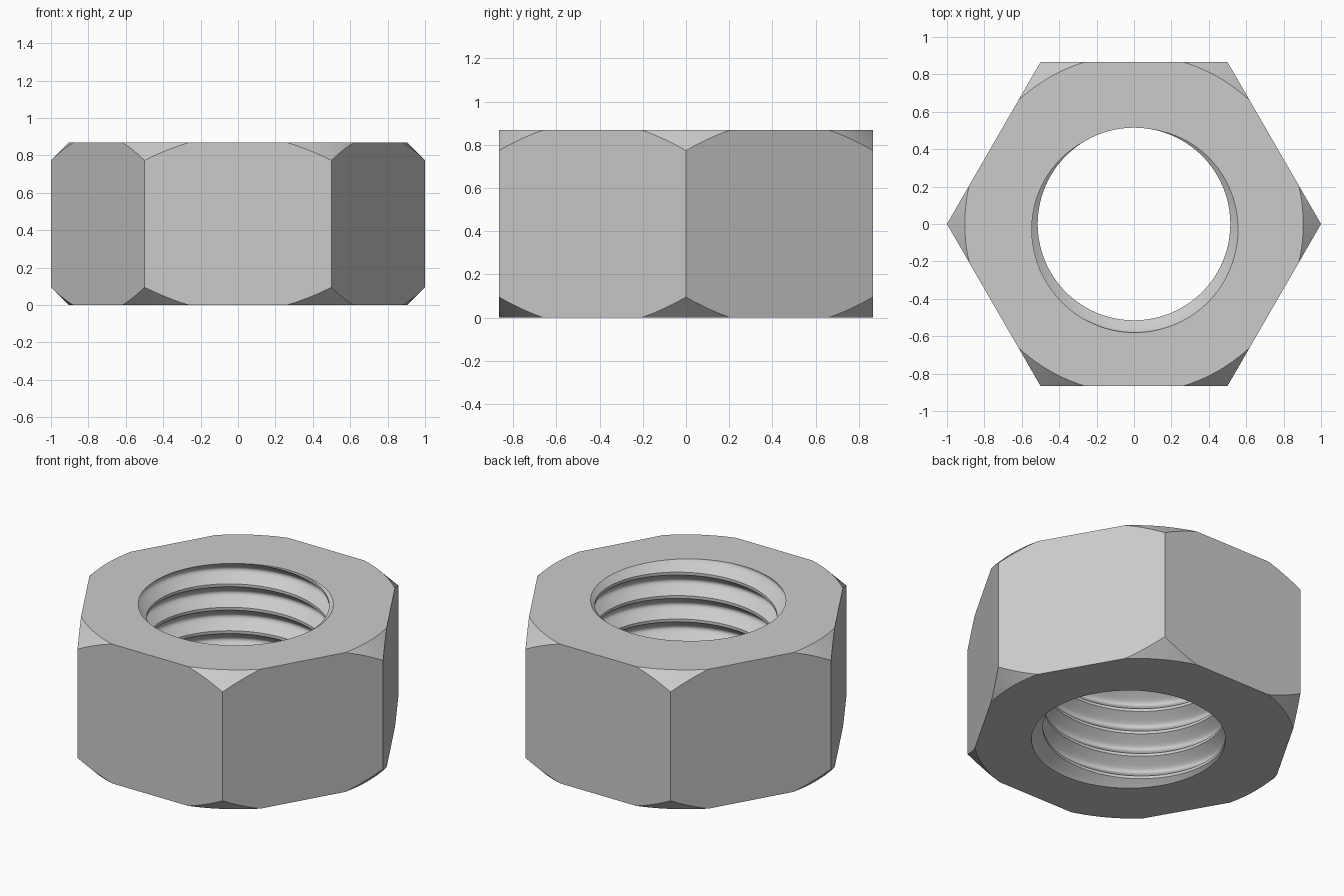
import bpy, bmesh
from math import cos, sin, pi, radians
from mathutils import Vector

if "Cube" in bpy.data.objects:
    bpy.data.objects.remove(bpy.data.objects["Cube"], do_unlink=True)

HEIGHT = 0.868
CHAMFER = 0.095
PITCH = 0.146
CREST_R, DEPTH = 0.515, 0.066
SEGMENTS = 96

steel = bpy.data.materials.new("light_grey_steel")
steel.use_nodes = True
grey = (0.6, 0.6, 0.6, 1)
steel.diffuse_color = grey
steel.node_tree.nodes["Principled BSDF"].inputs["Base Color"].default_value = grey


def make_object(name, bm):
    bmesh.ops.recalc_face_normals(bm, faces=bm.faces[:])
    mesh = bpy.data.meshes.new(name)
    bm.to_mesh(mesh)
    bm.free()
    mesh.materials.append(steel)
    obj = bpy.data.objects.new(name, mesh)
    bpy.context.collection.objects.link(obj)
    return obj


def combine(target, tool, operation):
    mod = target.modifiers.new(operation.lower(), "BOOLEAN")
    mod.operation, mod.object, mod.solver = operation, tool, "EXACT"
    bpy.context.view_layer.objects.active = target
    bpy.ops.object.modifier_apply(modifier=mod.name)
    bpy.data.objects.remove(tool, do_unlink=True)


# Hexagonal prism with corners on the x axis
bm = bmesh.new()
ring = [bm.verts.new((cos(k * pi / 3), sin(k * pi / 3), 0)) for k in range(6)]
base = bm.faces.new(ring)
top = bmesh.ops.extrude_face_region(bm, geom=[base])["geom"]
bmesh.ops.translate(bm, vec=(0, 0, HEIGHT),
                    verts=[v for v in top if isinstance(v, bmesh.types.BMVert)])
nut = make_object("hex_nut", bm)

# Turned blank that rounds off the corners at both ends
bm = bmesh.new()
inner, outer = 1 - CHAMFER, 1.01
rise = CHAMFER + 0.01
profile = [(0, 0), (inner, 0), (outer, rise), (outer, HEIGHT - rise),
           (inner, HEIGHT), (0, HEIGHT)]
points = [bm.verts.new((r, 0, z)) for r, z in profile]
edges = [bm.edges.new(pair) for pair in zip(points, points[1:])]
bmesh.ops.spin(bm, geom=points + edges, cent=(0, 0, 0), axis=(0, 0, 1),
               angle=2 * pi, steps=144)
bmesh.ops.remove_doubles(bm, verts=bm.verts[:], dist=1e-5)
combine(nut, make_object("chamfer_blank", bm), "INTERSECT")

# Right-handed screw that cuts the threaded bore
half = [(0.06, 0.97), (0.12, 0.87), (0.2, 0.68), (0.32, 0.35), (0.44, 0)]
tooth = [(0, 1)] + half + [(1 - u, f) for u, f in reversed(half)]
rows = [(turn + u, CREST_R + DEPTH * f) for turn in range(-3, 9) for u, f in tooth]
start = HEIGHT - 6 * PITCH - PITCH * 280 / 360
bm = bmesh.new()
grid = []
for i in range(SEGMENTS + 1):
    a = 2 * pi * i / SEGMENTS
    grid.append([bm.verts.new((r * cos(a), r * sin(a),
                               start + PITCH * (u + i / SEGMENTS))) for u, r in rows])
for left, right in zip(grid, grid[1:]):
    for j in range(len(rows) - 1):
        bm.faces.new((left[j], right[j], right[j + 1], left[j + 1]))
bmesh.ops.remove_doubles(bm, verts=bm.verts[:], dist=1e-5)
for z, direction in ((-0.03, -1), (HEIGHT + 0.03, 1)):
    cut = bmesh.ops.bisect_plane(bm, geom=bm.verts[:] + bm.edges[:] + bm.faces[:],
                                 plane_co=Vector((0, 0, z)),
                                 plane_no=Vector((0, 0, direction)), clear_outer=True)
    rim = [e for e in cut["geom_cut"] if isinstance(e, bmesh.types.BMEdge)]
    bmesh.ops.holes_fill(bm, edges=rim, sides=0)
combine(nut, make_object("thread_cutter", bm), "DIFFERENCE")

# Smooth threads and chamfers with crisp edges
bpy.ops.object.select_all(action="DESELECT")
nut.select_set(True)
bpy.context.view_layer.objects.active = nut
bpy.ops.object.shade_smooth_by_angle(angle=radians(32))
